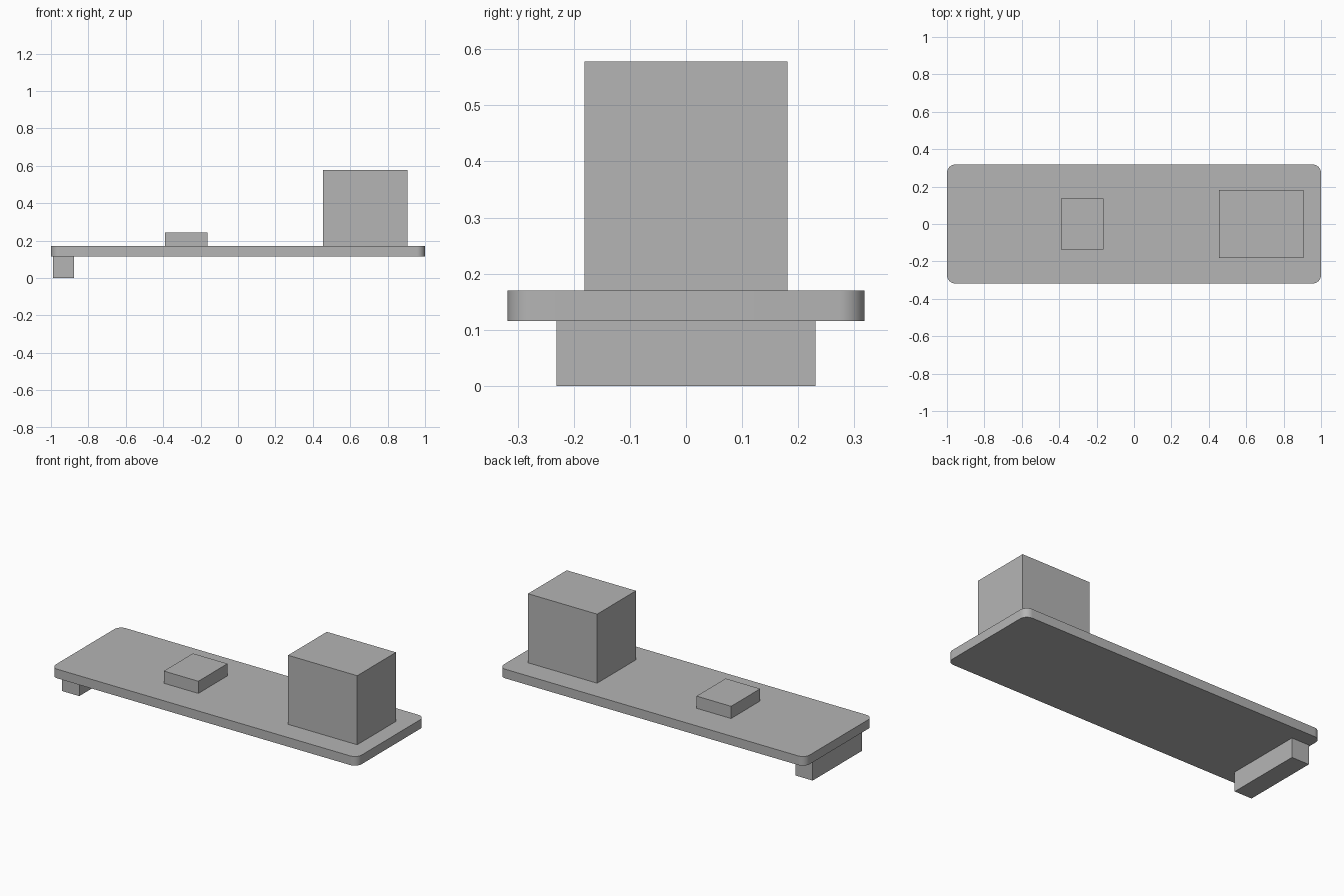
import bpy
import bmesh
import math

cube = bpy.data.objects.get("Cube")
if cube:
    bpy.data.objects.remove(cube, do_unlink=True)

# One plain grey for the whole assembly
grey = bpy.data.materials.new("plain grey")
grey.use_nodes = True
colour = (0.46, 0.46, 0.46, 1)
grey.diffuse_color = colour
grey.node_tree.nodes["Principled BSDF"].inputs["Base Color"].default_value = colour


def box(name, low, high, corner=0):
    """Box between two corners, with optional rounded vertical edges."""
    bm = bmesh.new()
    bmesh.ops.create_cube(bm, size=1)
    for v in bm.verts:
        for i in range(3):
            v.co[i] = high[i] if v.co[i] > 0 else low[i]
    if corner:
        upright = [e for e in bm.edges
                   if abs(e.verts[0].co.z - e.verts[1].co.z) > 0.01]
        bmesh.ops.bevel(bm, geom=upright, offset=corner, segments=10,
                        profile=0.5, affect='EDGES')
    mesh = bpy.data.meshes.new(name)
    bm.to_mesh(mesh)
    bm.free()
    mesh.materials.append(grey)
    obj = bpy.data.objects.new(name, mesh)
    bpy.context.collection.objects.link(obj)
    return obj


BOTTOM, TOP = 0.116, 0.17

# Flat board with rounded corners
board = box("board", (-1, -0.318, BOTTOM), (1, 0.318, TOP), corner=0.045)
bpy.ops.object.select_all(action='DESELECT')
board.select_set(True)
bpy.context.view_layer.objects.active = board
bpy.ops.object.shade_smooth_by_angle(angle=math.radians(30))

# Blocks standing on the board
box("tall_block", (0.454, -0.181, TOP), (0.906, 0.181, 0.578))
box("small_block", (-0.39, -0.136, TOP), (-0.164, 0.136, 0.242))

# Connector bar under the right end
box("underside_bar", (-0.99, -0.231, 0), (-0.876, 0.231, BOTTOM))
